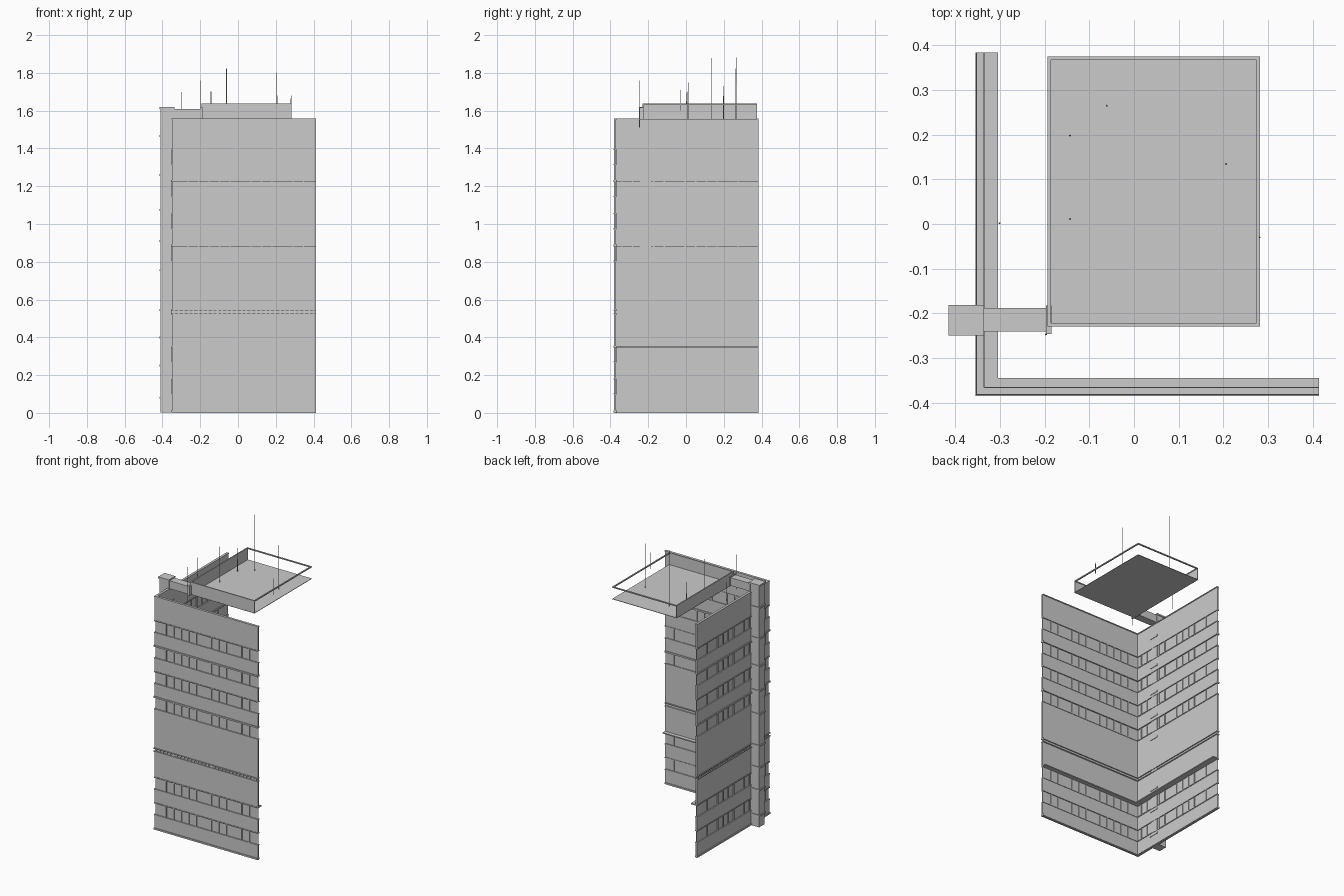
import bpy, bmesh

if "Cube" in bpy.data.objects:
    bpy.data.objects.remove(bpy.data.objects["Cube"])

X0, X1, Y0, Y1 = -0.35, 0.414, -0.38, 0.384   # wall corner and wall ends


def make(name, bm):
    bmesh.ops.recalc_face_normals(bm, faces=bm.faces)
    me = bpy.data.meshes.new(name)
    bm.to_mesh(me)
    bm.free()
    ob = bpy.data.objects.new(name, me)
    bpy.context.collection.objects.link(ob)
    return ob


def add_box(bm, x0, x1, y0, y1, z0, z1):
    vs = bmesh.ops.create_cube(bm, size=1)["verts"]
    for v in vs:
        v.co.x = x0 if v.co.x < 0 else x1
        v.co.y = y0 if v.co.y < 0 else y1
        v.co.z = z0 if v.co.z < 0 else z1


def boxes(name, items):
    bm = bmesh.new()
    for it in items:
        add_box(bm, *it)
    return make(name, bm)


def corner_band(name, spans, out, inn_x, inn_y=None):
    """L-shaped strips following the front and left walls, one per z span."""
    inn_y = inn_x if inn_y is None else inn_y
    a, b, c, d = X0 - out, X0 + inn_x, Y0 - out, Y0 + inn_y
    prof = [(a, c), (X1, c), (X1, d), (b, d), (b, Y1), (a, Y1)]
    bm = bmesh.new()
    for z0, z1 in spans:
        f = bm.faces.new([bm.verts.new((x, y, z0)) for x, y in prof])
        r = bmesh.ops.extrude_face_region(bm, geom=[f], use_keep_orig=True)
        for v in r["geom"]:
            if isinstance(v, bmesh.types.BMVert):
                v.co.z = z1
    return make(name, bm)


# Window rows and the solid wall strips between them
rows = [(0.10, 0.18), (0.27, 0.35), (0.805, 0.885), (0.975, 1.055),
        (1.145, 1.225), (1.315, 1.395)]
edges = [0.0] + [z for r in rows for z in r] + [1.556]
solid = [(edges[i], edges[i + 1]) for i in range(0, len(edges), 2)]
split = []
for z0, z1 in solid:
    split += [(z0, 0.522), (0.545, z1)] if z0 < 0.5 < z1 else [(z0, z1)]
corner_band("wall_panels", split, 0.0, 0.010)
corner_band("window_glass", rows, -0.004, 0.007)
corner_band("belt_recess", [(0.522, 0.545)], -0.003, 0.008)

# Thin sills, heavier ledges and the wide interior ledge
corner_band("window_sills", [(z - 0.003, z + 0.003) for r in rows for z in r], 0.003, 0.013)
corner_band("heavy_ledges", [(0.003, 0.013), (0.520, 0.526), (0.541, 0.547),
                             (0.881, 0.891), (1.222, 1.232)], 0.005, 0.015)
corner_band("inner_ledge", [(0.347, 0.354)], 0.003, 0.046, 0.035)
corner_band("roof_coping", [(1.552, 1.558)], 0.002, 0.014)

# Window mullions on both walls, with small blocks in the belt
bars = []
for z0, z1 in rows:
    for i in range(12):
        p = -0.265 + 0.0557 * i
        if i not in (5, 9):
            bars.append((p - 0.003, p + 0.003, Y0 - 0.002, Y0 + 0.012, z0, z1))
        q = -0.338 + 0.0557 * i
        if i not in (5, 10):
            bars.append((X0 - 0.002, X0 + 0.012, q - 0.003, q + 0.003, z0, z1))
boxes("window_mullions", bars)
dentils = []
for i in range(30):
    t = 0.012 + 0.0255 * i
    dentils.append((X0 + t - 0.004, X0 + t + 0.004, Y0 - 0.002, Y0 + 0.003, 0.525, 0.542))
    dentils.append((X0 - 0.002, X0 + 0.003, Y0 + t - 0.004, Y0 + t + 0.004, 0.525, 0.542))
boxes("belt_blocks", dentils)

# Duct shaft on the left wall with joint collars
boxes("duct_shaft", [(-0.409, -0.339, -0.244, -0.186, 0.002, 1.618)])
boxes("duct_collars", [(-0.415, -0.336, -0.249, -0.181, z - 0.005, z + 0.005)
                       for z in (0.08, 0.25, 0.40, 0.545, 0.755, 0.91, 1.075, 1.26, 1.465, 1.614)])

# Roof duct from the shaft to the roof house
boxes("roof_duct", [(-0.34, -0.19, -0.24, -0.188, 1.557, 1.61)])
boxes("roof_duct_collars", [(-0.345, -0.337, -0.246, -0.182, 1.552, 1.616),
                            (-0.197, -0.185, -0.246, -0.182, 1.552, 1.616)])

# Roof house: floor, two walls and a coping frame all round
RX0, RX1, RY0, RY1 = -0.194, 0.282, -0.229, 0.375
boxes("roof_floor", [(RX0, RX1, RY0, RY1, 1.553, 1.556)])
boxes("roof_walls", [(RX0 + 0.001, RX0 + 0.005, RY0, RY1, 1.556, 1.631),
                     (RX0, RX1, RY0 + 0.001, RY0 + 0.005, 1.556, 1.631)])
w = 0.008
boxes("roof_rim", [(RX0, RX0 + w, RY0, RY1, 1.630, 1.637),
                   (RX1 - w, RX1, RY0, RY1, 1.630, 1.637),
                   (RX0 + w, RX1 - w, RY0, RY0 + w, 1.630, 1.637),
                   (RX0 + w, RX1 - w, RY1 - w, RY1, 1.630, 1.637)])

# Antennas: x, y, bottom, top
bm = bmesh.new()
for x, y, z0, z1 in [(-0.061, 0.265, 1.556, 2.0), (-0.143, 0.198, 1.556, 1.76),
                     (-0.143, 0.011, 1.556, 1.80), (0.206, 0.134, 1.556, 1.88),
                     (-0.301, 0.002, 1.556, 1.71), (0.281, -0.030, 1.60, 1.71),
                     (-0.197, -0.247, 1.51, 1.76)]:
    m = z0 + (z1 - z0) * 0.6
    for a, b, r1, r2 in ((z0, m, 0.0022, 0.002), (m, z1, 0.0013, 0.0005)):
        g = bmesh.ops.create_cone(bm, cap_ends=True, segments=6, radius1=r1, radius2=r2, depth=b - a)
        bmesh.ops.translate(bm, verts=g["verts"], vec=(x, y, (a + b) / 2))
make("antennas", bm)
